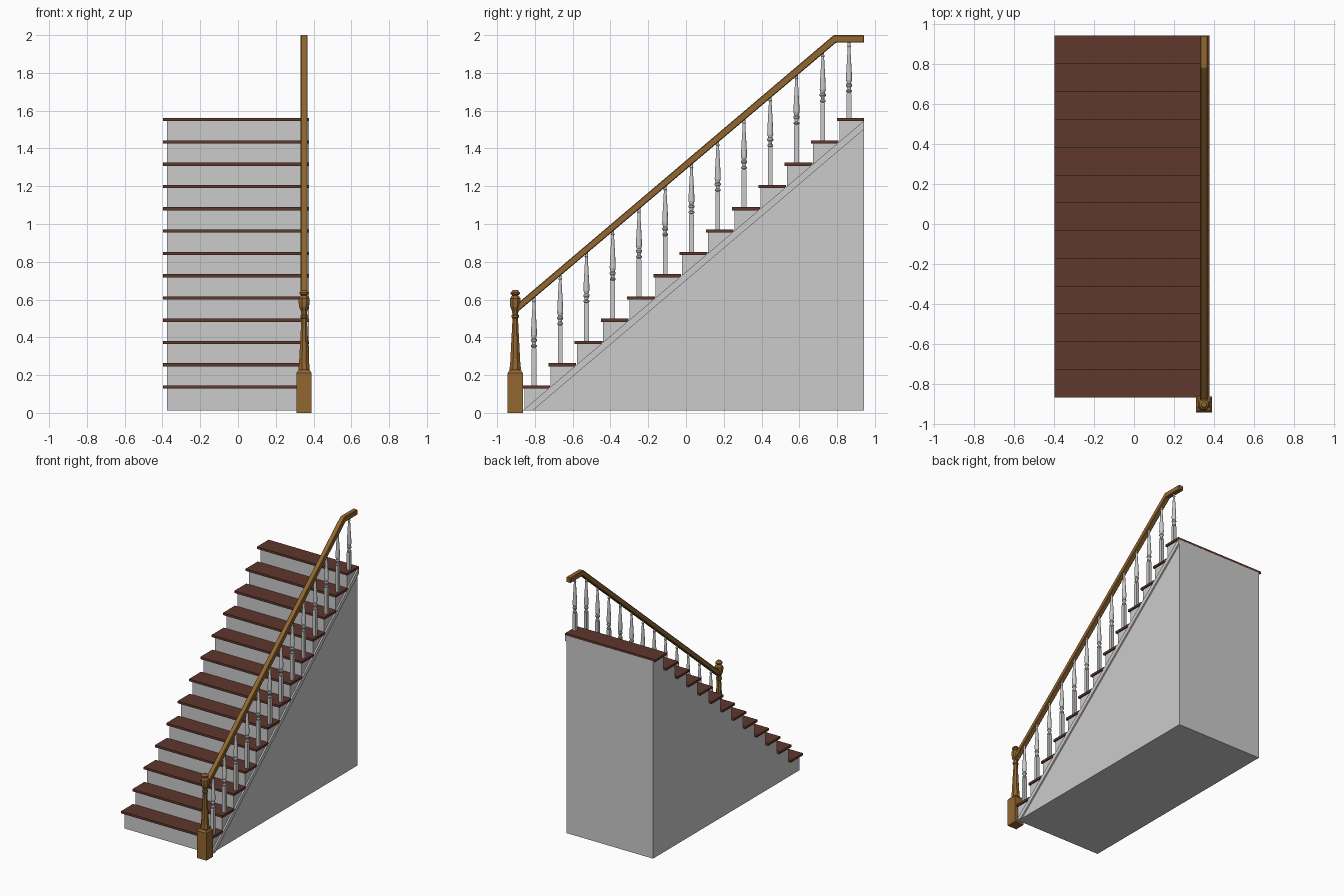
import bpy, bmesh, math

if "Cube" in bpy.data.objects:
    bpy.data.objects.remove(bpy.data.objects["Cube"])

STEPS, RISE, RUN = 13, 0.118, 0.139
Y0, Z0 = -0.868, 0.145          # front edge and top of the first tread
BACK, FLOOR = 0.943, 0.012
SLOPE = RISE / RUN
RAIL_X = 0.35


def material(name, rgb):
    m = bpy.data.materials.new(name)
    m.diffuse_color = (*rgb, 1)
    m.use_nodes = True
    m.node_tree.nodes["Principled BSDF"].inputs["Base Color"].default_value = m.diffuse_color
    return m


TREAD = material("dark_wood", (0.115, 0.038, 0.026))
OAK = material("oak", (0.29, 0.135, 0.03))


def finish(name, bm, mat=None):
    bmesh.ops.recalc_face_normals(bm, faces=bm.faces)
    me = bpy.data.meshes.new(name)
    bm.to_mesh(me)
    bm.free()
    ob = bpy.data.objects.new(name, me)
    bpy.context.collection.objects.link(ob)
    if mat:
        me.materials.append(mat)
    return ob


def extrude_x(name, pts, x0, x1, mat=None, bevel=0):
    """Side profile (y, z) extruded across x."""
    bm = bmesh.new()
    face = bm.faces.new([bm.verts.new((x0, y, z)) for y, z in pts])
    ext = bmesh.ops.extrude_face_region(bm, geom=[face])
    verts = [v for v in ext["geom"] if isinstance(v, bmesh.types.BMVert)]
    bmesh.ops.translate(bm, verts=verts, vec=(x1 - x0, 0, 0))
    ob = finish(name, bm, mat)
    if bevel:
        mod = ob.modifiers.new("bevel", "BEVEL")
        mod.width, mod.segments = bevel, 1
    return ob


def stack(bm, profile, x, y, z, sides):
    """Closed stack of rings from (half_width, height) pairs."""
    k = 1 / math.cos(math.pi / sides)
    rings = []
    for r, h in profile:
        rings.append([bm.verts.new((x + r * k * math.cos((i + 0.5) * math.tau / sides),
                                    y + r * k * math.sin((i + 0.5) * math.tau / sides),
                                    z + h)) for i in range(sides)])
    for a, b in zip(rings, rings[1:]):
        for i in range(sides):
            j = (i + 1) % sides
            bm.faces.new((a[i], a[j], b[j], b[i]))
    bm.faces.new(rings[0][::-1])
    bm.faces.new(rings[-1])


# solid stepped body
pts = [(BACK, FLOOR)]
pts.append((Y0 + 0.012, FLOOR))
for k in range(STEPS):
    y, z = Y0 + 0.012 + k * RUN, Z0 - 0.016 + k * RISE
    pts.append((y, z))
    pts.append((y + RUN if k < STEPS - 1 else BACK, z))
extrude_x("stair_body", pts, -0.377, 0.366)

# treads with a small nosing
for k in range(STEPS):
    y, z = Y0 + k * RUN, Z0 + k * RISE
    end = min(y + 0.147, BACK)
    extrude_x(f"tread_{k + 1}", [(y, z - 0.017), (end, z - 0.017), (end, z), (y, z)],
              -0.397, 0.377, TREAD)

# sloping trim on the open side
extrude_x("stringer_trim", [(-0.865, FLOOR), (-0.812, FLOOR),
                            (BACK, FLOOR + (BACK + 0.812) * SLOPE),
                            (BACK, FLOOR + (BACK + 0.865) * SLOPE)], 0.36, 0.377)

# balusters: square foot, turned rings, tapered shaft
block = [(0.0125, -0.01), (0.0125, 0.195), (0.009, 0.202)]
turned = [(0.009, 0.198), (0.015, 0.206), (0.015, 0.213), (0.009, 0.218), (0.010, 0.228),
          (0.016, 0.236), (0.016, 0.244), (0.011, 0.250), (0.016, 0.268), (0.015, 0.300),
          (0.007, 0.440), (0.010, 0.447), (0.007, 0.454), (0.007, 0.480)]
for k in range(STEPS):
    drop = 0.066 if k == STEPS - 1 else 0     # the last one sits under the level rail
    bm = bmesh.new()
    y, z = -0.805 + k * RUN, Z0 + k * RISE - drop
    stack(bm, block, RAIL_X, y, z, 4)
    stack(bm, turned, RAIL_X, y, z, 12)
    ob = finish(f"baluster_{k + 1}", bm)

# handrail with a level end at the top
bend, top = 0.782, 2.0
low = -0.895
extrude_x("handrail", [(low, top - (bend - low) * SLOPE), (bend, top), (BACK, top),
                       (BACK, top - 0.04), (bend + 0.012, top - 0.04),
                       (low, top - 0.045 - (bend - low) * SLOPE)],
          RAIL_X - 0.019, RAIL_X + 0.019, OAK, 0.004)

# newel post: square base, turned shaft, head block and cap
bm = bmesh.new()
nx, ny = RAIL_X, -0.904
stack(bm, [(0.04, 0), (0.04, 0.212), (0.03, 0.226)], nx, ny, 0, 4)
stack(bm, [(0.028, 0.22), (0.030, 0.235), (0.027, 0.26), (0.016, 0.47), (0.015, 0.50),
           (0.020, 0.506), (0.020, 0.516), (0.015, 0.522), (0.017, 0.54), (0.026, 0.56),
           (0.029, 0.585), (0.029, 0.605), (0.020, 0.617), (0.015, 0.622),
           (0.024, 0.630), (0.024, 0.638), (0.012, 0.651)], nx, ny, 0, 8)
finish("newel_post", bm, OAK)
